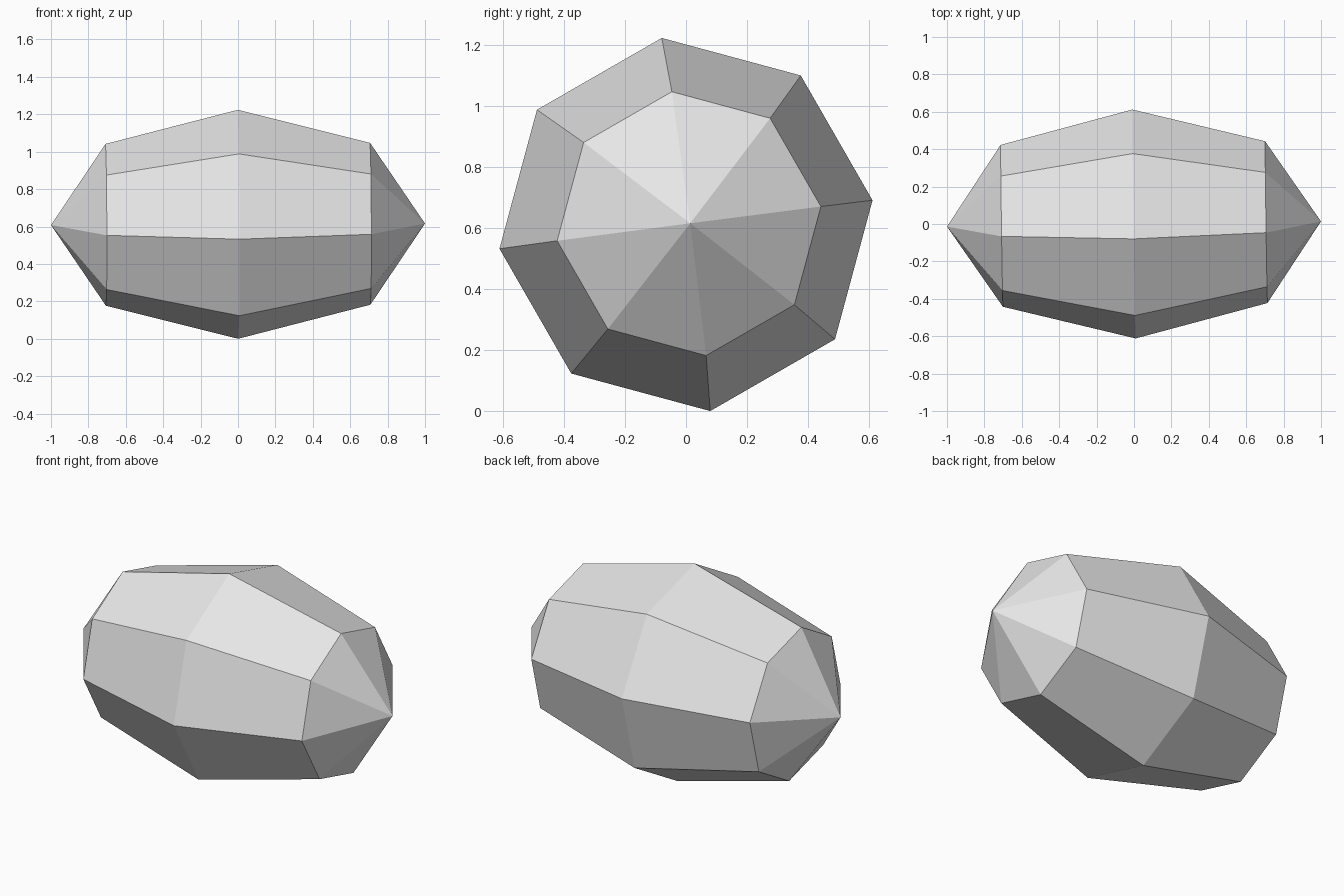
import bpy, bmesh
from math import radians
from mathutils import Matrix

cube = bpy.data.objects.get("Cube")
if cube:
    bpy.data.objects.remove(cube, do_unlink=True)

RADIUS = 0.617

# Plain grey stone material
grey = bpy.data.materials.new("light_grey")
grey.use_nodes = True
grey.diffuse_color = (0.8, 0.8, 0.8, 1)
grey.node_tree.nodes["Principled BSDF"].inputs["Base Color"].default_value = (0.8, 0.8, 0.8, 1)

# Eight-sided faceted sphere, stretched along its pole axis and laid along x
bm = bmesh.new()
bmesh.ops.create_uvsphere(bm, u_segments=8, v_segments=4, radius=1)
stretch = Matrix.Diagonal((RADIUS, RADIUS, 1, 1))
lay_down = Matrix.Rotation(radians(90), 4, "Y")
roll = Matrix.Rotation(radians(7.4), 4, "X")
tilt = Matrix.Rotation(0.014, 4, "Z") @ Matrix.Rotation(-0.004, 4, "Y")
bm.transform(tilt @ roll @ lay_down @ stretch)

# Rest the lowest corner on the ground
lowest = min(v.co.z for v in bm.verts)
bmesh.ops.translate(bm, verts=bm.verts, vec=(0, 0, -lowest))
bmesh.ops.recalc_face_normals(bm, faces=bm.faces)
for face in bm.faces:
    face.smooth = False

mesh = bpy.data.meshes.new("faceted_stone")
bm.to_mesh(mesh)
bm.free()
mesh.materials.append(grey)
stone = bpy.data.objects.new("faceted_stone", mesh)
bpy.context.collection.objects.link(stone)
